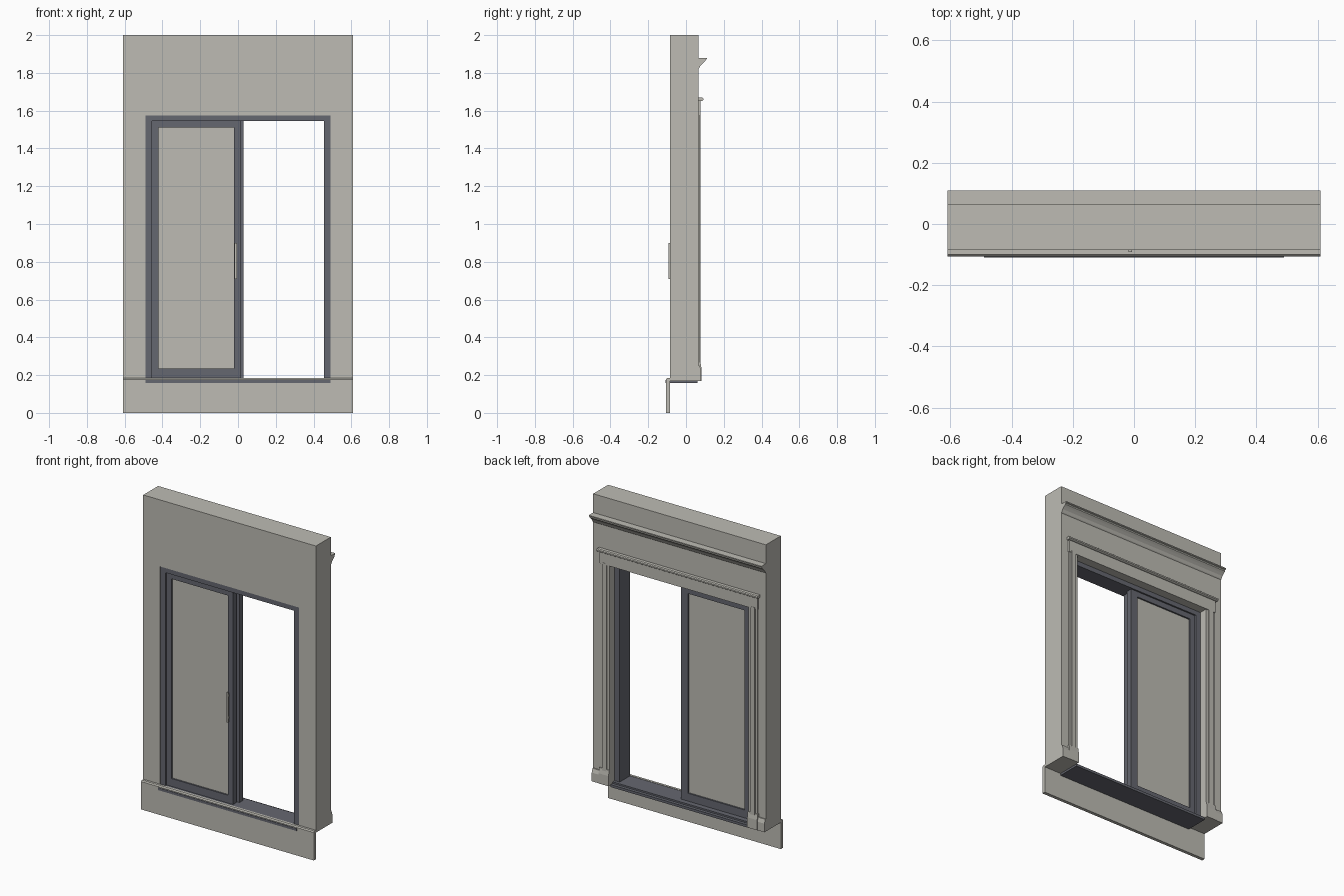
import bpy, bmesh

cube = bpy.data.objects.get("Cube")
if cube:
    bpy.data.objects.remove(cube, do_unlink=True)


def material(name, colour):
    m = bpy.data.materials.new(name)
    m.use_nodes = True
    m.diffuse_color = (*colour, 1)
    m.node_tree.nodes["Principled BSDF"].inputs["Base Color"].default_value = (*colour, 1)
    return m


PLASTER = material("warm grey plaster", (0.51, 0.50, 0.455))
METAL = material("slate grey metal", (0.13, 0.135, 0.16))


def extrude(name, outline, axis, lo, hi, mat):
    """Extrude a closed outline along x (y,z points) or along y (x,z points)."""
    bm = bmesh.new()
    place = (lambda p: (lo, *p)) if axis == "x" else (lambda p: (p[0], lo, p[1]))
    face = bm.faces.new([bm.verts.new(place(p)) for p in outline])
    ext = bmesh.ops.extrude_face_region(bm, geom=[face])
    verts = [g for g in ext["geom"] if isinstance(g, bmesh.types.BMVert)]
    d = hi - lo
    bmesh.ops.translate(bm, verts=verts, vec=(d, 0, 0) if axis == "x" else (0, d, 0))
    bmesh.ops.recalc_face_normals(bm, faces=bm.faces)
    mesh = bpy.data.meshes.new(name)
    bm.to_mesh(mesh)
    bm.free()
    mesh.materials.append(mat)
    ob = bpy.data.objects.new(name, mesh)
    bpy.context.collection.objects.link(ob)
    return ob


def box(name, x, y, z, mat):
    outline = [(x[0], z[0]), (x[1], z[0]), (x[1], z[1]), (x[0], z[1])]
    return extrude(name, outline, "y", *y, mat)


W, OPEN, TOP, BASE = 0.61, 0.49, 1.575, 0.17
FRONT, BACK = -0.085, 0.065

# Wall with the doorway left open at the bottom
extrude("wall", [(-W, BASE), (-OPEN, BASE), (-OPEN, TOP), (OPEN, TOP),
                 (OPEN, BASE), (W, BASE), (W, 2), (-W, 2)], "y", FRONT, BACK, PLASTER)

# Front skirting and the sill
extrude("front_skirting", [(-0.106, 0), (FRONT, 0), (FRONT, 0.185), (-0.1, 0.185),
                           (-0.106, 0.178)], "x", -W, W, PLASTER)
box("sill_plate", (-OPEN, OPEN), (-0.109, 0.06), (0.157, 0.173), METAL)
box("threshold", (-OPEN, OPEN), (FRONT, 0.04), (0.173, 0.183), METAL)

# Outer frame lining the doorway
F0, F1 = -0.084, 0.02
for side, s in (("right", -1), ("left", 1)):
    box(side + "_jamb", sorted((s * 0.455, s * OPEN)), (F0, F1), (0.183, TOP), METAL)
box("frame_head", (-0.455, 0.455), (F0, F1), (1.545, TOP), METAL)


def door(name, x0, x1, y0, y1):
    """Framed panel: two stiles, two rails and a recessed infill."""
    inner0, inner1, z0, z1, low, high = -0.42, -0.02, 0.185, 1.545, 0.235, 1.51
    box(name + "_outer_stile", (x0, inner0), (y0, y1), (z0, z1), METAL)
    box(name + "_meeting_stile", (inner1, x1), (y0, y1), (z0, z1), METAL)
    box(name + "_bottom_rail", (inner0, inner1), (y0, y1), (z0, low), METAL)
    box(name + "_top_rail", (inner0, inner1), (y0, y1), (high, z1), METAL)
    box(name + "_panel", (inner0, inner1), (y0 + 0.01, y1 - 0.01), (low, high), PLASTER)


door("sliding_door", -0.455, 0.015, -0.072, -0.037)
door("fixed_door", -0.455, 0.03, -0.027, 0.01)

# Pull handle on two posts
box("handle_grip", (-0.018, -0.006), (-0.092, -0.084), (0.71, 0.9), PLASTER)
for name, z in (("lower", 0.73), ("upper", 0.87)):
    box(name + "_handle_post", (-0.016, -0.008), (-0.084, -0.072), (z, z + 0.012), PLASTER)

# Back casing: layered pilasters, plinths and skirting ends
for side, s in (("right", -1), ("left", 1)):
    def span(a, b):
        return sorted((s * a, s * b))
    box(side + "_casing", span(OPEN, 0.555), (BACK, 0.071), (BASE, 1.6), PLASTER)
    box(side + "_casing_rib", span(0.508, 0.54), (0.071, 0.078), (BASE, 1.585), PLASTER)
    plinth = [(BACK, BASE), (0.082, BASE), (0.082, 0.235), (0.076, 0.27), (BACK, 0.27)]
    extrude(side + "_plinth", plinth, "x", *span(OPEN, 0.56), PLASTER)
    skirt = [(BACK, BASE), (0.08, BASE), (0.08, 0.225), (0.072, 0.25), (BACK, 0.25)]
    extrude(side + "_back_skirting", skirt, "x", *span(0.56, W), PLASTER)

# Head casing with a rounded cap
box("head_casing", (-0.557, 0.557), (BACK, 0.076), (TOP, 1.652), PLASTER)
extrude("head_cap", [(BACK, 1.652), (0.086, 1.652), (0.092, 1.656), (0.092, 1.665),
                     (0.086, 1.67), (BACK, 1.67)], "x", -0.568, 0.568, PLASTER)

# Cornice with a cove profile
extrude("cornice", [(BACK, 1.82), (0.07, 1.825), (0.078, 1.84), (0.09, 1.852),
                    (0.102, 1.862), (0.103, 1.87), (0.11, 1.873), (0.11, 1.88),
                    (BACK, 1.88)], "x", -W, W, PLASTER)
